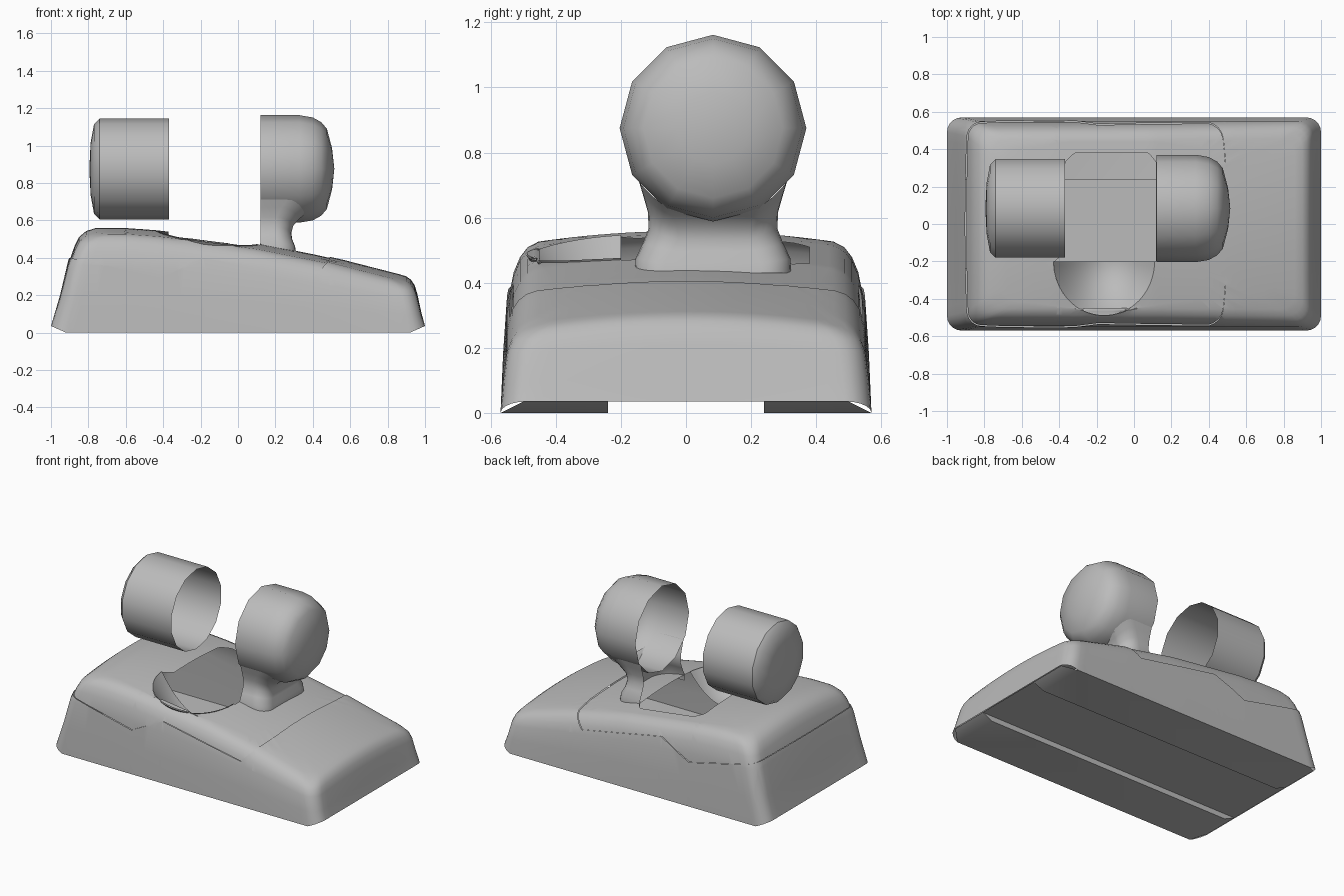
import bpy, bmesh, math
from mathutils import Vector

if "Cube" in bpy.data.objects:
    bpy.data.objects.remove(bpy.data.objects["Cube"])

grey = bpy.data.materials.new("plain_grey")
grey.diffuse_color = (0.5, 0.5, 0.5, 1)
grey.use_nodes = True
grey.node_tree.nodes["Principled BSDF"].inputs["Base Color"].default_value = grey.diffuse_color


def finish(name, bm, angle=35):
    me = bpy.data.meshes.new(name)
    bm.to_mesh(me)
    bm.free()
    me.materials.append(grey)
    me.shade_smooth()
    me.set_sharp_from_angle(angle=math.radians(angle))
    ob = bpy.data.objects.new(name, me)
    bpy.context.collection.objects.link(ob)
    return ob


def skin(rows, closed=False):
    """Quad surface through equal-length rows of points."""
    bm = bmesh.new()
    vs = [[bm.verts.new(p) for p in r] for r in rows]
    n = len(rows[0])
    for a, b in zip(vs, vs[1:]):
        for i in range(n if closed else n - 1):
            j = (i + 1) % n
            bm.faces.new((a[i], a[j], b[j], b[i]))
    bmesh.ops.remove_doubles(bm, verts=bm.verts, dist=1e-5)
    bmesh.ops.recalc_face_normals(bm, faces=bm.faces)
    return bm


def interp(pts, x):
    if x <= pts[0][0]:
        return pts[0][1]
    for (x0, z0), (x1, z1) in zip(pts, pts[1:]):
        if x <= x1:
            return z0 + (z1 - z0) * (x - x0) / (x1 - x0)
    return pts[-1][1]


TOP = [(-.76, .565), (-.6, .565), (-.42, .552), (.1, .485), (.5, .405), (.87, .31)]


def top_z(x, y):
    return interp(TOP, x) - .035 * min(1, abs(y) / .47) ** 2


# --- base housing: rounded rectangles stacked under a sloping, crowned top
def ring(x0, x1, h, r):
    """Rounded rectangle, anticlockwise, with evenly divided sides."""
    pts = []
    for cx, cy, a0, n in ((x1 - r, h - r, 0, 44), (x0 + r, h - r, 90, 20),
                          (x0 + r, r - h, 180, 44), (x1 - r, r - h, 270, 20)):
        for k in range(6):
            a = math.radians(a0 + k * 18)
            pts.append(Vector((cx + r * math.cos(a), cy + r * math.sin(a))))
        d = Vector((-math.sin(math.radians(a0 + 90 - 90)), 0))
        nxt = {0: (x0 + r, h), 90: (x0, r - h), 180: (x1 - r, -h), 270: (x1, h - r)}[a0]
        last = pts[-1].copy()
        pts += [last.lerp(Vector(nxt), k / n) for k in range(1, n)]
    return pts


rows = []
for t, x0, x1, h, r in ((0, -1, 1, .57, .08), (.35, -.952, .98, .562, .08),
                        (.68, -.908, .958, .55, .08), (.82, -.88, .944, .535, .08),
                        (.91, -.855, .925, .515, .08), (.97, -.815, .9, .49, .08),
                        (1, -.76, .86, .455, .08)):
    flat = ring(x0, x1, h, r)
    if t == 0:      # ends lift slightly off the ground
        rows.append([(p.x, p.y, .035 * max(0, (abs(p.x) - .92) / .08)) for p in flat])
    else:
        rows.append([(p.x, p.y, t * top_z(p.x, p.y)) for p in flat])

# opening: rectangular slot plus a half-round scoop at the front
SX, SY, RX, RY = -.16, -.2, .27, .29
outline = [(.12, -.2), (.12, .33), (.08, .38), (-.32, .38), (-.37, .33), (-.37, -.2)]
outline += [(SX - RX * math.cos(math.pi * k / 32), SY - RY * math.sin(math.pi * k / 32))
            for k in range(33)]
centre = Vector((-.13, 0))


def cast(d):
    best = 0
    for a, b in zip(outline, outline[1:] + outline[:1]):
        a, b = Vector(a) - centre, Vector(b) - centre
        e = b - a
        den = d.x * e.y - d.y * e.x
        if abs(den) > 1e-9:
            s = (a.x * e.y - a.y * e.x) / den
            u = (a.x * d.y - a.y * d.x) / den
            if s > 0 and -1e-6 <= u <= 1 + 1e-6:
                best = max(best, s)
    return centre + d * best


rim = [cast(p - centre) for p in flat]
for k in range(1, 6):
    mid = [p.lerp(q, k / 5) for p, q in zip(flat, rim)]
    rows.append([(p.x, p.y, top_z(p.x, p.y)) for p in mid])
bm = skin(rows, True)

# zigzag seam: upper cover sits slightly inside the lower tray
SEAM = [(-1.1, .4), (-.9, .4), (-.41, .29), (-.19, .4), (.4, .29), (.49, .39)]


def bisect(faces, co, no):
    geom = set(faces)
    for f in faces:
        geom.update(f.edges)
        geom.update(f.verts)
    bmesh.ops.bisect_plane(bm, geom=list(geom), plane_co=co, plane_no=no, dist=1e-5)


for x, z in SEAM[1:]:
    bisect(list(bm.faces), (x, 0, z), (1, 0, 0))
for (x0, z0), (x1, z1) in zip(SEAM, SEAM[1:]):
    strip = [f for f in bm.faces if x0 < f.calc_center_median().x < x1]
    bisect(strip, (x0, 0, z0), (z0 - z1, 0, x1 - x0))
bm.normal_update()
cover = []
for f in bm.faces:
    c = f.calc_center_median()
    if c.x < .49 and c.z > interp(SEAM, c.x):
        cover.append(f)
part = bmesh.ops.split(bm, geom=cover)["geom"]
bm.normal_update()
moves = [(v, v.normal.copy()) for v in part if isinstance(v, bmesh.types.BMVert)]
for v, n in moves:
    v.co -= n * .006
finish("base_housing", bm, 40)

# --- scoop dished into the front of the opening
rows = []
for k in range(33):
    a = math.pi * k / 32
    row = []
    for j in range(9):
        s = 1 - j / 8
        x, y = SX - s * RX * math.cos(a), SY - s * RY * math.sin(a)
        row.append((x, y, top_z(x, y) - .2 * (1 - s * s)))
    rows.append(row)
bm = skin(rows)
bmesh.ops.reverse_faces(bm, faces=[f for f in bm.faces if f.normal.z < 0])
finish("finger_scoop", bm)

# --- underside with a shallow full-length channel
rows = []
for x, w, end in ((-.995, .5, 1), (-.92, .57, 0), (.92, .57, 0), (.995, .5, 1)):
    z = .035 * end
    rows.append([(x, -w, z), (x, -.24, z), (x, -.24, .035), (x, .24, .035),
                 (x, .24, z), (x, w, z)])
bm = skin(rows)
bmesh.ops.reverse_faces(bm, faces=[f for f in bm.faces if f.normal.z > .5])
finish("underside", bm)

# --- two hollow cups facing each other
CY, CZ = .083, .875


def cup(name, profile, sides):
    rows = [[(x, CY + r * math.sin(2 * math.pi * k / sides),
              CZ + r * math.cos(2 * math.pi * k / sides)) for k in range(sides)]
            for x, r in profile]
    finish(name, skin(rows, True), 38)


cup("left_cup", [(-.37, .27), (-.74, .27), (-.77, .24), (-.788, .14), (-.795, 0)], 14)
cup("right_cup", [(.12, .287), (.33, .287), (.4, .275), (.445, .25), (.475, .215),
                  (.503, .11), (.515, 0)], 12)

# --- waisted neck carrying the right cup, open on its inner side
rows = []
for t, w, xo in ((0, .24, .31), (.15, .238, .305), (.35, .215, .29), (.55, .198, .285),
                 (.75, .2, .295), (.9, .215, .325), (1, .228, .355)):
    plan = [(.12, -w)]
    for k in range(7):
        a = math.radians(-90 + 15 * k)
        plan.append((xo - .09 + .09 * math.cos(a), -w + .09 + .09 * math.sin(a)))
    plan += [(x, -y) for x, y in reversed(plan)]
    row = []
    for x, y in plan:
        z1 = CZ - math.sqrt(.28 ** 2 - y * y)
        row.append((x, CY + y, .43 + t * (z1 - .43)))
    rows.append(row)
finish("cup_neck", skin(rows))
